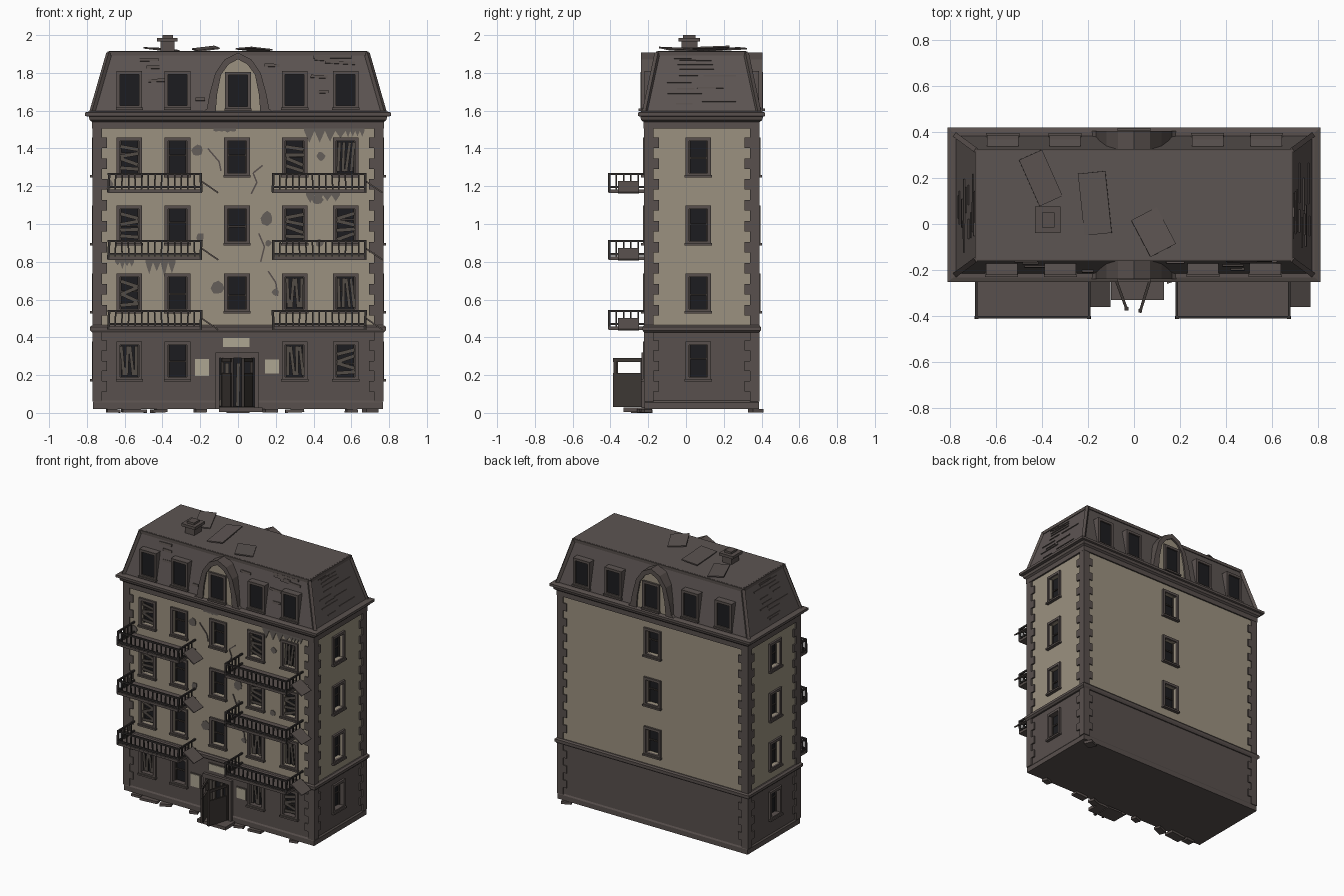
import bpy, bmesh, math, random
from mathutils import Matrix, Vector, Euler

if "Cube" in bpy.data.objects:
    bpy.data.objects.remove(bpy.data.objects["Cube"])

random.seed(7)
YC, HX, HY = 0.083, 0.76, 0.297          # building centre in y, half width, half depth
FRONT = YC - HY
ROWS = (0.275, 0.635, 0.995, 1.355)
COLS = (-0.575, -0.32, -0.005, 0.30, 0.57)

COLOURS = {
    "plaster": (0.33, 0.285, 0.215), "stone": (0.098, 0.080, 0.074),
    "slate": (0.108, 0.090, 0.085), "dark_interior": (0.012, 0.012, 0.014),
    "iron": (0.035, 0.031, 0.030), "old_wood": (0.085, 0.072, 0.062),
    "pale_plate": (0.42, 0.38, 0.29), "bare_patch": (0.13, 0.112, 0.10),
    "door_wood": (0.045, 0.037, 0.033),
}
MATS = {}
for n, c in COLOURS.items():
    MATS[n] = bpy.data.materials.new(n)
    MATS[n].diffuse_color = (*c, 1)

parts = {}


def part(name, mat="stone"):
    if name not in parts:
        parts[name] = (bmesh.new(), mat)
    return parts[name][0]


def box(bm, c, s, rot=(0, 0, 0), M=Matrix()):
    m = M @ Matrix.Translation(c) @ Euler(rot).to_matrix().to_4x4() @ Matrix.Diagonal((*s, 1))
    bmesh.ops.create_cube(bm, size=1, matrix=m)


def span(bm, x0, x1, y0, y1, z0, z1):
    box(bm, ((x0 + x1) / 2, (y0 + y1) / 2, (z0 + z1) / 2), (x1 - x0, y1 - y0, z1 - z0))


def beam(bm, a, b, w, h):
    a, b = Vector(a), Vector(b)
    q = (b - a).to_track_quat('X', 'Z').to_euler()
    box(bm, (a + b) / 2, ((b - a).length, w, h), q)


def prism(bm, pts, y0, y1):
    """Extrude an x-z outline along y."""
    a = [bm.verts.new((x, y0, z)) for x, z in pts]
    b = [bm.verts.new((x, y1, z)) for x, z in pts]
    bm.faces.new(a)
    bm.faces.new(b[::-1])
    for i in range(len(a)):
        j = (i + 1) % len(a)
        bm.faces.new((a[j], a[i], b[i], b[j]))


def loft(bm, rings):
    """Stack rectangular rings (half x, half y, z) into a closed solid."""
    loops = [[bm.verts.new((sx * hx, YC + sy * hy, z))
              for sx, sy in ((-1, -1), (1, -1), (1, 1), (-1, 1))] for hx, hy, z in rings]
    for a, b in zip(loops, loops[1:]):
        for i in range(4):
            j = (i + 1) % 4
            bm.faces.new((a[i], a[j], b[j], b[i]))
    bm.faces.new(loops[0][::-1])
    bm.faces.new(loops[-1])


def facing(angle):
    return Matrix.Translation((0, YC, 0)) @ Matrix.Rotation(math.radians(angle), 4, 'Z')


def window(M, u, d, z, boards=0, recess=0.03, w=0.10, h=0.17):
    """Framed opening on a wall at distance d; local -y points outward."""
    f = part("window_frames")
    for s in (-1, 1):
        box(f, (u + s * (w / 2 + 0.009), -d - 0.004, z), (0.018, 0.02, h + 0.036), M=M)
        box(f, (u, -d - 0.004, z + s * (h / 2 + 0.009)), (w, 0.02, 0.018), M=M)
    box(f, (u, -d - 0.008, z - h / 2 - 0.017), (w + 0.044, 0.03, 0.012), M=M)
    box(part("window_panes", "dark_interior"), (u, -d + recess, z), (w, 0.006, h), M=M)
    if recess > 0.01:
        box(part("wall_cutter"), (u, -d, z), (w, 0.066, h), M=M)
        zb = z + random.uniform(-0.02, 0.03)
        sash = part("window_sashes", "door_wood")
        box(sash, (u, -d + 0.022, zb), (w, 0.008, 0.009), M=M)
        for s in (-1, 1):
            box(sash, (u + s * (w / 2 - 0.004), -d + 0.022, z), (0.008, 0.008, h), M=M)
    bd = part("window_boards", "old_wood")
    for i in range(4 if boards else 0):
        if boards == 1:      # upright slats
            box(bd, (u + (i - 1.5) * 0.024, -d + 0.008, z), (0.017, 0.006, h * 0.92),
                (0, random.uniform(-0.13, 0.13), 0), M)
        else:                # crossed planks
            box(bd, (u, -d + 0.006, z + (i - 1.7) * 0.036), (w * 0.97, 0.006, 0.02),
                (0, random.uniform(-0.45, 0.45), 0), M)


# Wall blocks: stone ground floor and plastered upper floors
span(part("ground_floor"), -HX, HX, FRONT, YC + HY, 0.02, 0.44)
span(part("upper_walls", "plaster"), -HX, HX, FRONT, YC + HY, 0.44, 1.53)

# Windows on all four sides
F, R, B, L = (facing(a) for a in (0, 90, 180, 270))
BOARDS = ((1, 0, 0, 1, 2), (2, 0, 0, 1, 1), (2, 0, 0, 2, 2), (2, 0, 0, 2, 1))
for r, z in enumerate(ROWS):
    for c, x in enumerate(COLS):
        if not (r == 0 and c == 2):
            window(F, x, HY, z, BOARDS[r][c])
    window(R, -0.018, HX, z)
    window(L, 0.018, HX, z)
    if r:
        window(B, 0.0, HY, z)

# Corner quoins, alternating long and short
q = part("quoins")
for z0, n, dz in ((0.06, 7, 0.054), (0.46, 19, 0.0555)):
    for i in range(n):
        w = 0.078 if i % 2 else 0.05
        for sx in (-1, 1):
            for sy in (-1, 1):
                box(q, (sx * (HX + 0.011 - w / 2), YC + sy * (HY + 0.008 - w / 2), z0 + (i + 0.5) * dz),
                    (w, w, dz))

# Plinth, floor band and cornice
loft(part("plinth"), [(HX + .008, HY + .006, .02), (HX + .008, HY + .006, .055), (HX, HY, .065)])
loft(part("floor_band"), [(HX + .012, HY + .008, .425), (HX + .024, HY + .016, .437),
                          (HX + .024, HY + .016, .455), (HX + .01, HY + .008, .465)])
loft(part("cornice"), [(.772, .307, 1.505), (.772, .307, 1.54), (.785, .32, 1.55), (.79, .325, 1.568),
                       (.81, .336, 1.572), (.81, .336, 1.59), (.785, .315, 1.597)])

# Mansard roof with hip ridges and rim
loft(part("mansard_roof", "slate"), [(.775, .30, 1.59), (.682, .234, 1.905), (.682, .234, 1.915)])
trim = part("roof_trim")
for s in (-1, 1):
    for t in (-1, 1):
        beam(trim, (s * .772, YC + t * .30, 1.592), (s * .682, YC + t * .234, 1.905), .022, .022)
    box(trim, (0, YC + s * .234, 1.903), (1.38, .018, .022))
    box(trim, (s * .682, YC, 1.903), (.018, .47, .022))
# Slipped slates on the slopes
sl = part("loose_slates", "stone")
for i in range(16):
    z = random.uniform(1.63, 1.88)
    k = (z - 1.59) / 0.315
    for s in (-1, 1):
        box(sl, (s * (.777 - .093 * k), YC + random.uniform(-.12, .12), z),
            (.006, random.uniform(.08, .2), .007), (0, -s * .287, 0))
for x, z, w in ((.50, 1.885, .2), (.47, 1.87, .13), (.54, 1.855, .16), (-.45, 1.83, .07), (-.43, 1.76, .09),
                (-.47, 1.87, .1), (.45, 1.70, .06), (.18, 1.84, .08), (-.2, 1.66, .05), (.43, 1.78, .09)):
    k = (z - 1.59) / 0.315
    box(sl, (x, YC - .303 + .066 * k, z), (w, .01, .016), (-.2, random.uniform(-.08, .08), 0))

# Dormers and central gable, front and back
for M in (F, B):
    for c in (0, 1, 3, 4):
        x = COLS[c]
        box(part("dormers", "slate"), (x, -.245, 1.708), (.136, .09, .205), M=M)
        window(M, x, .29, 1.71, 1 if c == 4 and M is F else 0, recess=-0.001, h=.165)
    window(M, 0, .311, 1.705, 0, recess=-0.001, h=.165)
outer = [(.19, 1.59), (.165, 1.61), (.15, 1.69), (.12, 1.80), (.07, 1.872), (0, 1.907)]
inner = [(.118, 1.59), (.117, 1.61), (.11, 1.69), (.09, 1.79), (.05, 1.845), (0, 1.872)]
prism(part("gable_panel", "plaster"), inner + [(-x, z) for x, z in inner[-2::-1]], YC - .311, YC + .311)
for i in range(5):
    for s in (-1, 1):
        prism(part("gable_frame"), [(s * x, z) for x, z in (outer[i], outer[i + 1], inner[i + 1], inner[i])],
              YC - .322, YC + .322)

# Chimney and broken roof sheets
ch = part("chimney")
span(ch, -.41, -.335, -.025, .06, 1.90, 1.97)
span(ch, -.43, -.32, -.04, .075, 1.965, 1.985)
span(ch, -.40, -.345, -.015, .05, 1.98, 2.0)
sheets = part("roof_sheets", "slate")
for c, s, rot in (((-.405, .20, 1.925), (.11, .22, .008), (.05, .04, .42)),
                  ((-.17, .09, 1.928), (.12, .27, .008), (.04, -.12, .1)),
                  ((.085, -.035, 1.925), (.125, .18, .008), (-.04, .1, .48))):
    box(sheets, c, s, rot)

# Balconies with railings and a broken floor plate hanging at one end
for x0, x1 in ((-.69, -.19), (.18, .68)):
    for z in (.44, .81, 1.165):
        span(part("balcony_floors"), x0, x1, -.41, FRONT, z, z + .018)
        ir = part("balcony_railings", "iron")
        for zr in (z + .03, z + .10):
            box(ir, ((x0 + x1) / 2, -.406, zr), (x1 - x0, .011, .011))
            for x in (x0 + .005, x1 - .005):
                box(ir, (x, (FRONT - .41) / 2, zr), (.011, .195, .011))
        for i in range(15):
            x = x0 + .006 + i * (x1 - x0 - .012) / 14
            wd = .013 if i % 14 == 0 else .008
            box(ir, (x, -.406, z + .055), (wd, wd, .1), (0, random.uniform(-.06, .06), 0))
        for i in range(1, 5):
            for x in (x0 + .005, x1 - .005):
                box(ir, (x, -.406 + i * .038, z + .055), (.008, .008, .1))
        m = ((x0 + x1) / 2 + (x1 - x0) / 2 + .042, -.305, z + .03)
        box(part("broken_plates"), m, (.105, .11, .008), (0, .6, 0))

# Entrance: recess, frame, step and two battered open doors
box(part("wall_cutter"), (-.005, FRONT, .16), (.19, .10, .262))
span(part("entrance_recess", "dark_interior"), -.10, .09, FRONT + .04, FRONT + .05, .03, .291)
fr = part("entrance_frame")
for x in (-.108, .098):
    box(fr, (x, FRONT - .006, .17), (.022, .03, .30))
box(fr, (-.005, FRONT - .006, .305), (.23, .03, .03))
span(part("entrance_step"), -.10, .13, -.33, FRONT, .005, .028)
for a, b in (((-.085, -.225), (-.03, -.375)), ((.075, -.225), (.025, -.385))):
    dr = part("doors", "door_wood")
    for z, h in ((.12, .18), (.28, .02)):
        beam(dr, (*a, z), (*b, z), .012, h)
    for t in (.05, .95):
        p = Vector(a).lerp(Vector(b), t)
        box(dr, (*p, .16), (.016, .016, .26))
# Upright planks left in the doorway
for x in (-.085, -.06, .0):
    box(part("door_planks", "old_wood"), (x, FRONT + .025, .15), (.02, .01, .23), (0, .02, 0))

# Blank pale wall plates
for x, z, w, h in ((-.19, .24, .075, .09), (.18, .245, .075, .075), (-.01, .372, .14, .048)):
    box(part("plate_borders"), (x, FRONT - .002, z), (w + .012, .008, h + .012))
    box(part("wall_plates", "pale_plate"), (x, FRONT - .005, z), (w, .009, h))

# Fallen plaster: round patches, ragged drips and cracks
pt = part("bare_patches", "bare_patch")
for x, z, r in ((-.215, 1.39, .032), (-.105, .66, .036), (.155, 1.03, .036), (.42, 1.13, .03), (-.2, .93, .025),
                (.44, 1.36, .025), (.43, .9, .026), (.2, .64, .02), (-.69, 1.21, .03), (.16, .9, .018)):
    prism(pt, [(x + r * random.uniform(.7, 1.15) * math.cos(t * .785),
                z + r * random.uniform(.7, 1.15) * math.sin(t * .785)) for t in range(8)],
          FRONT - .005, FRONT + .004)
for x, z, w, d in ((.46, 1.505, .22, .1), (-.41, .81, .16, .12), (-.07, 1.505, .12, .03), (.45, 1.165, .18, .07),
                   (.62, 1.505, .1, .05), (-.6, .81, .1, .05)):
    low = [(x + w * (.5 - i / 8), z - (d * random.uniform(.5, 1) if i % 2 else .012)) for i in range(9)]
    prism(pt, [(x - w / 2, z)] + [(x + w / 2, z)] + low, FRONT - .005, FRONT + .004)
cr = part("cracks", "stone")
for path in (((.13, 1.31), (.08, 1.27), (.10, 1.22), (.07, 1.16)), ((-.16, 1.40), (-.10, 1.33), (-.09, 1.28)),
             ((.11, .95), (.14, .88), (.12, .80)), ((.16, .75), (.20, .69), (.21, .62))):
    for a, b in zip(path, path[1:]):
        beam(cr, (a[0], FRONT - .001, a[1]), (b[0], FRONT - .001, b[1]), .008, .008)

# Rubble along the foot of the walls
rb = part("rubble")
for x, y, w, d in ((-.55, -.22, .13, .07), (-.42, -.225, .08, .05), (-.66, -.215, .07, .05), (-.2, -.22, .06, .04),
                   (.3, -.22, .1, .05), (.17, -.225, .07, .05), (.6, -.21, .06, .04), (.7, .37, .07, .06)):
    box(rb, (x, y, .011), (w, d, .018), (0, random.uniform(-.05, .05), random.uniform(-.5, .5)))
span(rb, -.06, .06, -.29, -.2, 0, .012)

# Turn every part into an object
objs = {}
for name, (bm, mat) in parts.items():
    bmesh.ops.recalc_face_normals(bm, faces=bm.faces)
    me = bpy.data.meshes.new(name)
    bm.to_mesh(me)
    bm.free()
    me.materials.append(MATS[mat])
    objs[name] = bpy.data.objects.new(name, me)
    bpy.context.collection.objects.link(objs[name])

# Cut the openings, then drop the cutter
cutter = objs["wall_cutter"]
cutter.hide_render = True
walls = [objs[n] for n in ("ground_floor", "upper_walls", "plinth")]
for ob in walls:
    md = ob.modifiers.new("openings", 'BOOLEAN')
    md.object, md.operation, md.solver = cutter, 'DIFFERENCE', 'EXACT'
dg = bpy.context.evaluated_depsgraph_get()
cut = [bpy.data.meshes.new_from_object(ob.evaluated_get(dg)) for ob in walls]
for ob, me in zip(walls, cut):
    ob.modifiers.clear()
    ob.data = me
bpy.data.objects.remove(cutter)

for m in bpy.data.materials:
    if m.users and not m.is_grease_pencil:
        m.use_nodes = True
        m.node_tree.nodes["Principled BSDF"].inputs["Base Color"].default_value = m.diffuse_color
